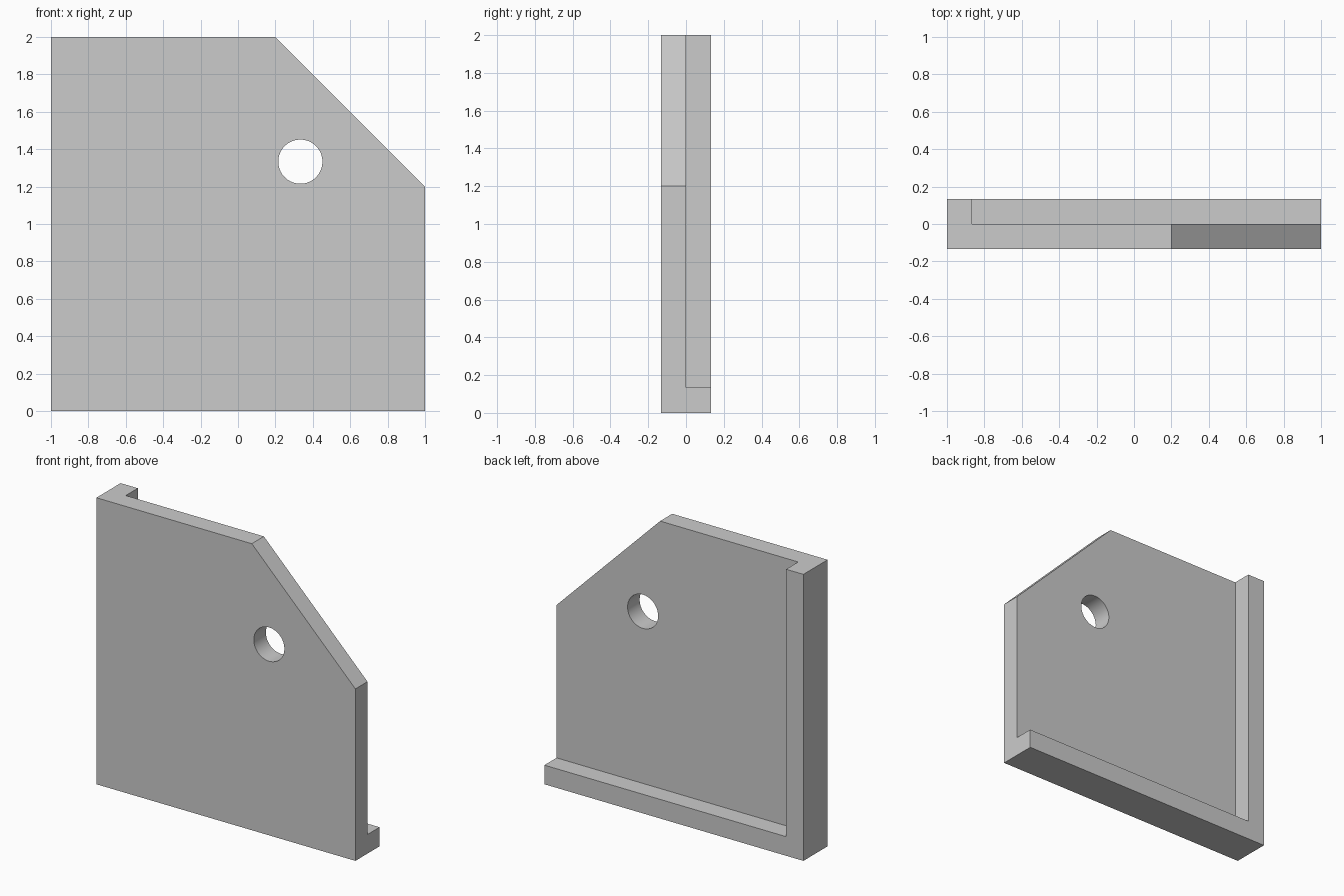
import bpy, bmesh, math
from mathutils import Vector

old = bpy.data.objects.get("Cube")
if old:
    bpy.data.objects.remove(old, do_unlink=True)

HALF = 2 / 15          # half depth, also the rim width

grey = bpy.data.materials.new("light_grey")
grey.use_nodes = True
grey.diffuse_color = (0.6, 0.6, 0.6, 1)
grey.node_tree.nodes["Principled BSDF"].inputs["Base Color"].default_value = (0.6, 0.6, 0.6, 1)


def prism(name, outline, y0, y1):
    """Extrude an x-z outline from y0 to y1."""
    bm = bmesh.new()
    face = bm.faces.new([bm.verts.new((x, y0, z)) for x, z in outline])
    new = bmesh.ops.extrude_face_region(bm, geom=[face])["geom"]
    verts = [v for v in new if isinstance(v, bmesh.types.BMVert)]
    bmesh.ops.translate(bm, verts=verts, vec=Vector((0, y1 - y0, 0)))
    bmesh.ops.recalc_face_normals(bm, faces=bm.faces)
    mesh = bpy.data.meshes.new(name)
    bm.to_mesh(mesh)
    bm.free()
    mesh.materials.append(grey)
    obj = bpy.data.objects.new(name, mesh)
    bpy.context.collection.objects.link(obj)
    return obj


# Full-depth body with the clipped top corner
plate = prism("rimmed_plate", [(-1, 0), (1, 0), (1, 1.2), (0.2, 2), (-1, 2)], -HALF, HALF)

# Recess at the back leaves a rim along the bottom and one side
edge = HALF - 1
recess = prism("recess_cutter", [(edge, HALF), (3, HALF), (3, 3), (edge, 3)], 0, 1)

# Round through hole
circle = [(1 / 3 + 0.118 * math.cos(a), 4 / 3 + 0.118 * math.sin(a))
          for a in (math.tau * i / 64 for i in range(64))]
hole = prism("hole_cutter", circle, -1, 1)

bpy.ops.object.select_all(action='DESELECT')
bpy.context.view_layer.objects.active = plate
plate.select_set(True)
for cutter in (recess, hole):
    cutter.hide_render = True
    mod = plate.modifiers.new(cutter.name, 'BOOLEAN')
    mod.operation = 'DIFFERENCE'
    mod.solver = 'EXACT'
    mod.object = cutter
    bpy.ops.object.modifier_apply(modifier=mod.name)
    bpy.data.objects.remove(cutter, do_unlink=True)

bpy.ops.object.shade_smooth_by_angle(angle=math.radians(30))
